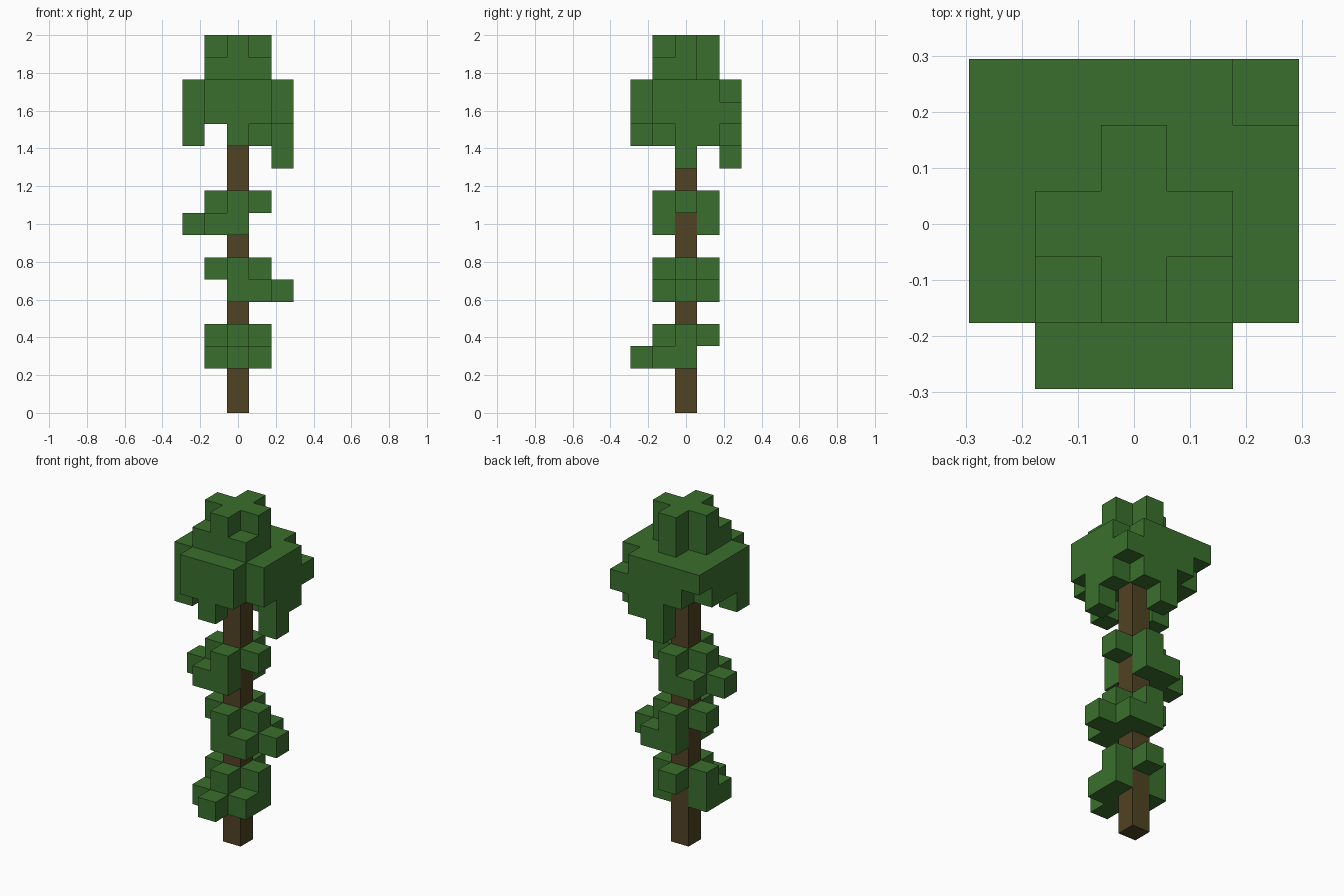
import bpy, bmesh
from itertools import product
from mathutils import Vector

U = 2 / 17  # edge of one cube cell; the tree is 17 cells tall

if "Cube" in bpy.data.objects:
    bpy.data.objects.remove(bpy.data.objects["Cube"])


def material(name, rgb):
    mat = bpy.data.materials.new(name)
    mat.use_nodes = True
    mat.diffuse_color = (*rgb, 1)
    mat.node_tree.nodes["Principled BSDF"].inputs["Base Color"].default_value = (*rgb, 1)
    return mat


def block(xs, ys, zs):
    """All cells in a box given by inclusive ranges."""
    return set(product(*(range(a, b + 1) for a, b in (xs, ys, zs))))


def build(name, cells, mat):
    """Join cells into one shell, keeping only the outward faces."""
    bm = bmesh.new()
    for cell in cells:
        centre = Vector((cell[0], cell[1], cell[2] + 0.5))
        for axis, sign in product(range(3), (-1, 1)):
            n = Vector((0, 0, 0))
            n[axis] = sign
            if tuple(int(c + d) for c, d in zip(cell, n)) in cells:
                continue
            a = Vector((0, 0, 0))
            a[(axis + 1) % 3] = 0.5
            b = n.cross(a)
            mid = centre + n / 2
            bm.faces.new([bm.verts.new((mid + p) * U) for p in (-a - b, a - b, a + b, b - a)])
    bmesh.ops.remove_doubles(bm, verts=bm.verts, dist=U / 100)
    mesh = bpy.data.meshes.new(name)
    bm.to_mesh(mesh)
    bm.free()
    mesh.materials.append(mat)
    obj = bpy.data.objects.new(name, mesh)
    bpy.context.collection.objects.link(obj)


def plus(z):
    return block((-1, 1), (0, 0), (z, z)) | block((0, 0), (-1, 1), (z, z))


leaf = material("leaf green", (0.042, 0.159, 0.026))
bark = material("bark brown", (0.082, 0.056, 0.017))

# Trunk
trunk = block((0, 0), (0, 0), (0, 12))
build("trunk", trunk, bark)


# Leaf clusters: a plus on top of a lopsided layer turned by quarter turns
def cluster(name, z, turns):
    low = block((-1, 1), (-1, 0), (z, z)) | {(0, -2, z)}
    for _ in range(turns):
        low = {(-y, x, k) for x, y, k in low}
    build(name, (low | plus(z + 1)) - trunk, leaf)


for name, z, turns in (("lower_leaves", 2, 0), ("middle_leaves", 5, 1), ("upper_leaves", 8, 3)):
    cluster(name, z, turns)

# Crown: broad body with a front slab and two notched back corners
crown = block((-2, 2), (-1, 2), (13, 14)) | block((-1, 1), (-2, -2), (13, 14))
crown -= {(2, 2, 14), (-2, 2, 13)}
# Crown tip
crown |= plus(15) | plus(16) | {(-1, -1, 15), (1, -1, 15)}
# Hanging leaves
crown |= {(-2, -1, 12), (0, -2, 12), (2, 1, 12), (1, 2, 12)}
crown |= block((2, 2), (0, 0), (11, 12)) | block((0, 0), (2, 2), (11, 12))
build("crown", crown, leaf)
